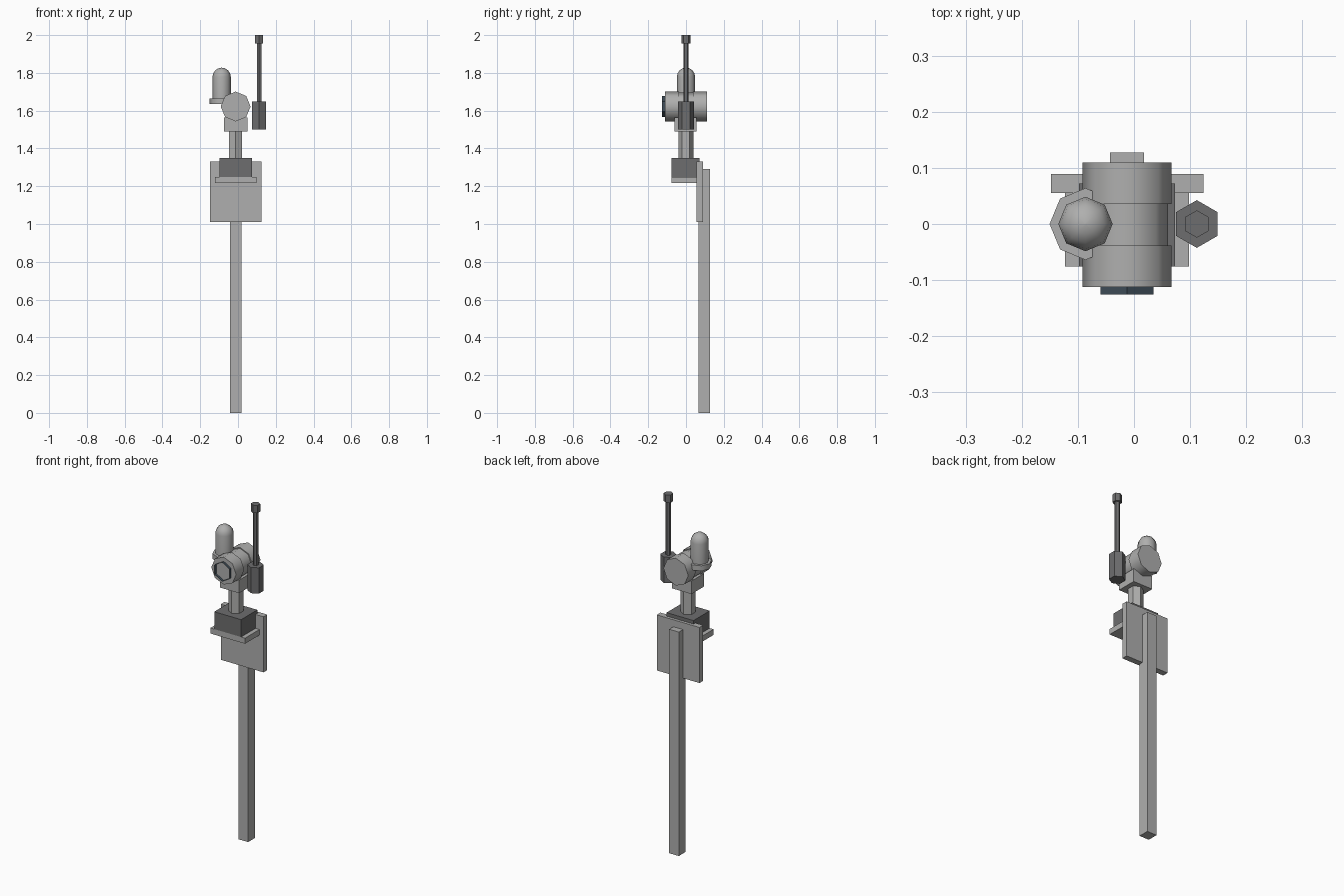
import bpy, bmesh, math
from mathutils import Matrix, Vector

if "Cube" in bpy.data.objects:
    bpy.data.objects.remove(bpy.data.objects["Cube"])


def material(name, rgb):
    m = bpy.data.materials.new(name)
    m.diffuse_color = (*rgb, 1)
    m.use_nodes = True
    m.node_tree.nodes["Principled BSDF"].inputs["Base Color"].default_value = m.diffuse_color
    return m


GREY = material("light_grey", (0.43, 0.43, 0.425))
DARK = material("dark_grey", (0.155, 0.155, 0.158))
GLASS = material("dark_blue", (0.05, 0.075, 0.10))


def finish(name, bm, mat, smooth=False):
    bmesh.ops.recalc_face_normals(bm, faces=bm.faces)
    me = bpy.data.meshes.new(name)
    bm.to_mesh(me)
    bm.free()
    me.materials.append(mat)
    ob = bpy.data.objects.new(name, me)
    bpy.context.collection.objects.link(ob)
    if smooth:
        bpy.context.view_layer.objects.active = ob
        ob.select_set(True)
        bpy.ops.object.shade_smooth_by_angle(angle=math.radians(60))
        ob.select_set(False)
    return ob


def box(name, lo, hi, mat):
    lo, hi = Vector(lo), Vector(hi)
    bm = bmesh.new()
    bmesh.ops.create_cube(bm, size=1, matrix=Matrix.Translation((lo + hi) / 2)
                          @ Matrix.Diagonal((*(hi - lo), 1)))
    return finish(name, bm, mat)


def lathe(name, profile, sides, mat, origin, turn=0, along_y=False,
          smooth=False, caps=True):
    """Stack of polygon rings (radius, distance) along z, or along y."""
    bm = bmesh.new()
    rings = []
    for r, h in profile:
        ring = []
        for i in range(sides):
            a = turn + 2 * math.pi * i / sides
            u, v = r * math.cos(a), r * math.sin(a)
            p = Vector((u, h, v)) if along_y else Vector((u, v, h))
            ring.append(bm.verts.new(p + Vector(origin)))
        rings.append(ring)
    for a, b in zip(rings, rings[1:]):
        for i in range(sides):
            j = (i + 1) % sides
            bm.faces.new((a[i], a[j], b[j], b[i]))
    if caps:
        bm.faces.new(rings[0])
        bm.faces.new(rings[-1])
    return finish(name, bm, mat, smooth)


HEX = math.pi / 2      # hexagon corners on the second axis
CX = -0.0125           # axis of post and head

# Post, back plate, shelf and control box
box("post", (-0.043, 0.066, 0), (0.018, 0.127, 1.29), GREY)
box("back_plate", (-0.148, 0.055, 1.01), (0.124, 0.089, 1.33), GREY)
box("shelf", (-0.123, -0.076, 1.218), (0.098, 0.06, 1.25), GREY)
box("control_box", (-0.098, -0.076, 1.25), (0.073, 0.072, 1.35), DARK)

# Neck and head mount
lathe("neck", [(0.0395, 1.34), (0.0395, 1.50)], 6, GREY, (CX, -0.001, 0), HEX)
box("head_mount", (-0.074, -0.06, 1.49), (0.049, 0.056, 1.565), GREY)

# Drum head with a slight waist
lathe("drum_head", [(0.079, -0.112), (0.079, -0.038), (0.073, -0.038),
                    (0.073, 0.036), (0.079, 0.036), (0.079, 0.11)],
      8, GREY, (CX, 0, 1.622), along_y=True, smooth=True)

# Open hexagonal lens rim
lathe("lens_rim", [(0.055, -0.126), (0.055, -0.111)], 6, GLASS,
      (CX, 0, 1.622), HEX, along_y=True, caps=False)

# Domed canister on its flange
DX = -0.0865
lathe("canister_flange", [(0.064, 1.634), (0.064, 1.664)], 8, GREY,
      (DX, 0, 0), smooth=True)
dome = [(0.0485, 1.65)]
dome += [(0.0485 * math.cos(t), 1.779 + 0.0485 * math.sin(t))
         for t in (math.radians(d) for d in (0, 22.5, 45, 67.5, 88))]
lathe("canister", dome, 8, GREY, (DX, 0, 0), smooth=True)

# Antenna: base, rod and tip
for name, r, z0, z1 in (("antenna_base", 0.0425, 1.50, 1.648),
                        ("antenna_rod", 0.0145, 1.64, 1.96),
                        ("antenna_tip", 0.0245, 1.955, 2.0)):
    lathe(name, [(r, z0), (r, z1)], 6, DARK, (0.112, 0, 0), HEX)
